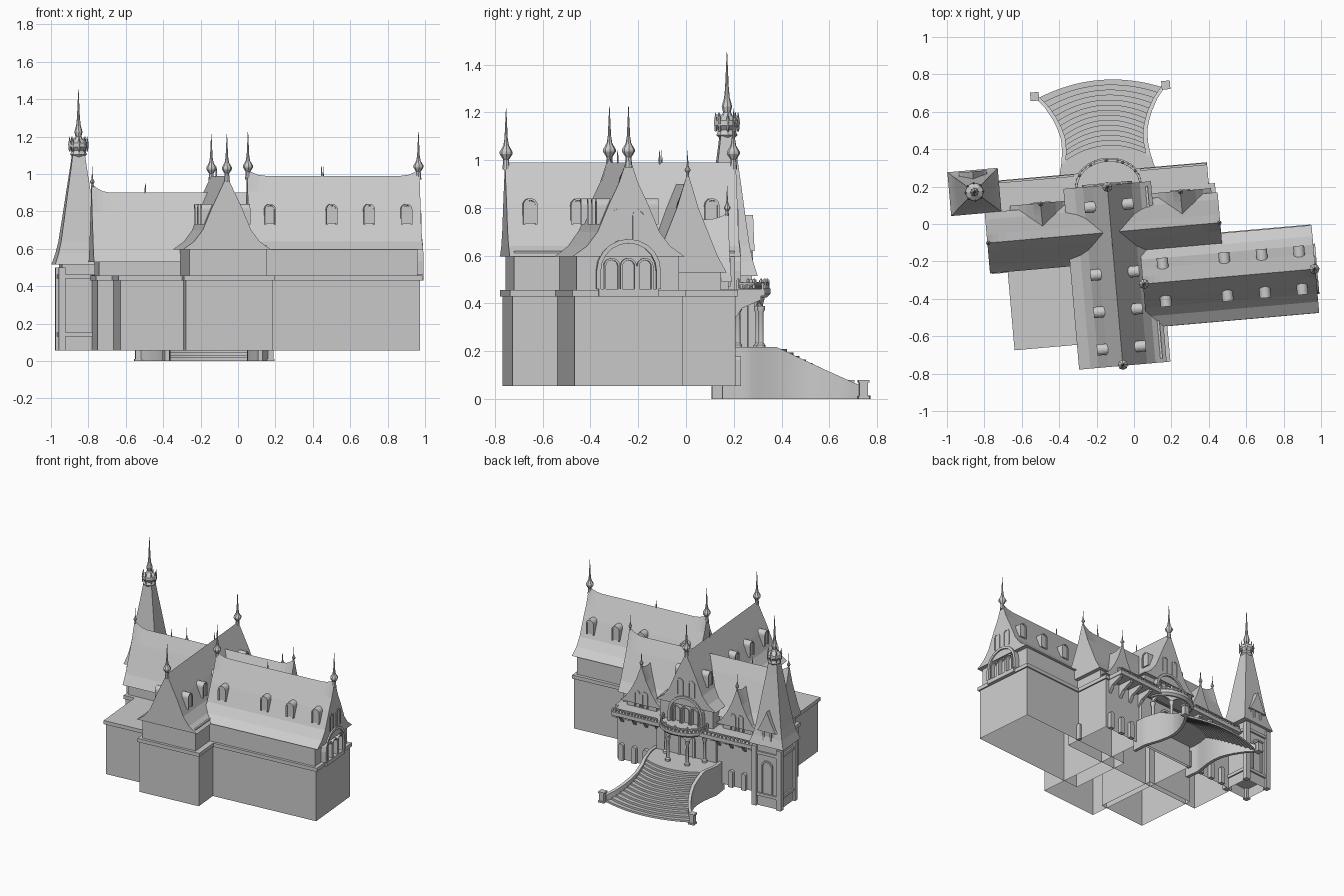
import bpy, bmesh
from math import sin, cos, pi, radians
from mathutils import Matrix

if "Cube" in bpy.data.objects:
    bpy.data.objects.remove(bpy.data.objects["Cube"])

# Everything is modelled square to the axes, then turned 5 degrees at the end
TURN = Matrix.Rotation(radians(5), 4, 'Z')


def make(name, verts, faces):
    me = bpy.data.meshes.new(name)
    me.from_pydata(verts, [], faces)
    bm = bmesh.new()
    bm.from_mesh(me)
    bmesh.ops.recalc_face_normals(bm, faces=bm.faces)
    bm.to_mesh(me)
    bm.free()
    ob = bpy.data.objects.new(name, me)
    bpy.context.collection.objects.link(ob)
    return ob


def boxes(name, items, open_bottom=False):
    vs, fs = [], []
    for x0, x1, y0, y1, z0, z1 in items:
        b = len(vs)
        vs += [(x, y, z) for z in (z0, z1) for x, y in ((x0, y0), (x1, y0), (x1, y1), (x0, y1))]
        fs += [[b + i, b + (i + 1) % 4, b + 4 + (i + 1) % 4, b + 4 + i] for i in range(4)]
        fs.append([b + 4, b + 5, b + 6, b + 7])
        if not open_bottom:
            fs.append([b + 3, b + 2, b + 1, b])
    return make(name, vs, fs)


def loft(name, rings, closed=True, caps=True):
    n = len(rings[0])
    vs = [p for r in rings for p in r]
    fs = [[k * n + i, k * n + (i + 1) % n, (k + 1) * n + (i + 1) % n, (k + 1) * n + i]
          for k in range(len(rings) - 1) for i in range(n if closed else n - 1)]
    if caps:
        fs += [list(range(n)), list(range(len(vs) - n, len(vs)))]
    return make(name, vs, fs)


def lathe(name, u, v, z, prof, n=8, sx=1, sy=1, rot=0):
    return loft(name, [[(u + sx * r * cos(2 * pi * i / n + rot), v + sy * r * sin(2 * pi * i / n + rot), z + h)
                        for i in range(n)] for r, h in prof])


def roof(name, axis, a0, a1, c, prof, lift=0.0):
    """Ridged roof with a flared profile (half width, z) from ridge to eave."""
    rings = []
    for d in (0, .03, .06, .1):
        rings.append((a0 + d, lift * (1 - d / .1) ** 2))
    rings += [(a1 - (r - a0), l) for r, l in reversed(rings)]
    sect = [(-h, z) for h, z in reversed(prof)] + prof[1:]
    mid = len(prof) - 1
    out = []
    for a, l in rings:
        row = [(c + h, z + (l if i == mid else 0)) for i, (h, z) in enumerate(sect)]
        out.append([(a, s, z) if axis == 'x' else (s, a, z) for s, z in row])
    return loft(name, out)


def arch(name, u, v, z0, w, h, depth, ang, frame=0):
    """Round-topped block (or frame) whose front sits at (u, v) and faces ang degrees."""
    d, c = (cos(radians(ang)), sin(radians(ang))), (-sin(radians(ang)), cos(radians(ang)))

    def outline(r, top):
        pts = [(-r, z0)] + [(-r * cos(pi * i / 10), z0 + top - r + r * sin(pi * i / 10)) for i in range(11)]
        return pts + [(r, z0)]

    def place(pts, t):
        return [(u + c[0] * s + d[0] * t, v + c[1] * s + d[1] * t, z) for s, z in pts]
    o = outline(w / 2, h)
    if not frame:
        return loft(name, [place(o, -depth), place(o, 0)])
    i = outline(w / 2 - frame, h - frame)
    return loft(name, [place(o, -depth), place(o, 0), place(i, 0), place(i, -depth)], closed=False, caps=False)


def finial(name, u, v, z, s=1.0):
    prof = [(.016, -.03), (.012, .012), (.027, .035), (.027, .045), (.012, .07), (.007, .1), (.001, .225)]
    lathe(name, u, v, z, [(r * s, h * s) for r, h in prof], 8)


# Walls: lower storey, upper storey, cornices
lower = {"hall": (-.345, .12, -.74, .19), "east_wing": (0, .93, -.55, -.095),
         "cross_wing": (-.77, .44, -.19, .17), "annex": (-.685, -.3, -.607, -.15)}
for n, (x0, x1, y0, y1) in lower.items():
    boxes(n + "_lower_wall", [(x0, x1, y0, y1, .055, .44)], True)
    e = .01
    boxes(n + "_cornice", [(x0 - e, x1 + e, y0 - e, y1 + e, .43, .457)])
boxes("upper_walls", [(-.325, .09, -.73, .195, .45, .62), (0, .915, -.54, -.11, .45, .61),
                      (-.76, .43, -.175, .11, .45, .55)], True)

# Main roofs
big = [(0, .99), (.04, .905), (.08, .82), (.13, .7), (.175, .64), (.235, .597)]
small = [(0, .9), (.045, .8), (.085, .7), (.125, .6), (.163, .53)]
roof("hall_roof", 'y', -.75, .22, -.125, big)
roof("east_wing_roof", 'x', .02, .945, -.324, big, .035)
roof("cross_wing_roof", 'x', -.79, .46, -.033, small, .05)
for n, u in (("west", -.488), ("east", .262)):
    roof(n + "_small_gable_roof", 'y', -.03, .155, u,
         [(0, .75), (.04, .67), (.08, .59), (.12, .53), (.165, .49)], .03)
    boxes(n + "_small_gable_wall", [(u - .115, u + .115, .05, .145, .45, .53)])
    finial(n + "_small_gable_finial", u, .15, .78, .5)
    for k in (-.03, .03):
        arch(n + "_gable_window", u + k, .16, .47, .045, .12, .02, 90, .008)

# Ridge finials and small ridge spikes
for u, v, z, s in ((-.125, -.745, .99, 1), (-.125, .21, .99, 1), (.025, -.324, 1, 1), (.94, -.324, 1, 1),
                   (-.785, -.033, .94, .45), (.455, -.033, .94, .45)):
    finial("ridge_finial", u, v, z, s)
for u, v, z in ((-.125, -.1, .99), (.42, -.324, .99), (-.5, -.033, .9)):
    lathe("ridge_spike", u, v, z, [(.004, -.01), (.004, .02), (.001, .05)], 6)

# Roof dormers
spots = [(u, -.324 + s * .125, s * 90) for u in (.134, .465, .666, .866) for s in (-1, 1)]
spots += [(-.125 + s * .125, v, 0 if s > 0 else 180) for v in (-.654, -.453, -.253, .11) for s in (-1, 1)]
for u, v, a in spots:
    arch("dormer", u, v, .735, .045, .095, .09, a)
    arch("dormer_frame", u + .006 * cos(radians(a)), v + .006 * sin(radians(a)), .73, .06, .11, .07, a, .009)

# Gable decoration on the east end and on the north end of the hall
for u, v, a in ((.95, -.324, 0), (-.125, .226, 90)):
    d, c = (cos(radians(a)), sin(radians(a))), (-sin(radians(a)), cos(radians(a)))
    for k in (-.045, .045):
        arch("gable_window", u + c[0] * k, v + c[1] * k, .67, .055, .125, .02, a, .01)
    arch("gable_great_arch", u + d[0] * .005, v + d[1] * .005, .46, .27, .21, .04, a, .018)
    for k in (-.07, 0, .07):
        arch("loggia_arch", u, v, .46, .068, .13, .03, a, .009) if k == 0 else \
            arch("loggia_arch", u + c[0] * k, v + c[1] * k, .46, .068, .13, .03, a, .009)
boxes("east_gable_ledge", [(.92, .955, -.45, -.2, .43, .46)])

# Corner tower
T = (-.835, .245)
h = .097
boxes("tower_wall", [(T[0] - h, T[0] + h, T[1] - h, T[1] + h, .055, .53)], True)
boxes("tower_corner_piers", [(T[0] + a * h - .018, T[0] + a * h + .018, T[1] + b * h - .018, T[1] + b * h + .018,
                              .055, .5) for a in (-1, 1) for b in (-1, 1)])
boxes("tower_bands", [(T[0] - .108, T[0] + .108, T[1] - .108, T[1] + .108, z, z + .022) for z in (.13, .44)])
q = 2 ** .5
lathe("tower_roof", *T, 0, [(r * q, z) for r, z in ((.135, .515), (.115, .575), (.1, .64), (.082, .76),
      (.062, .9), (.044, 1.02), (.033, 1.1))], 4, 1, .87, pi / 4)
lathe("tower_lantern", *T, 0, [(.03, 1.09), (.045, 1.105), (.035, 1.125), (.052, 1.145), (.05, 1.165),
      (.025, 1.185), (.016, 1.2), (.022, 1.225), (.012, 1.26), (.008, 1.3), (.001, 1.452)], 8)
for i in range(8):
    lathe("lantern_point", T[0] + .047 * cos(i * pi / 4), T[1] + .047 * sin(i * pi / 4), 1.12,
          [(.004, 0), (.008, .04), (.001, .08)], 4)
roof("tower_dormer_roof", 'y', .2, .355, T[0], [(0, .77), (.03, .7), (.06, .64), (.075, .62)])
boxes("tower_dormer_wall", [(T[0] - .055, T[0] + .055, .24, .343, .5, .64)])
arch("tower_dormer_window", T[0], .352, .53, .07, .14, .02, 90, .012)
arch("tower_door", T[0], T[1] + h + .01, .16, .09, .24, .02, 90, .012)

# North terrace with corbels, railing and small wall piers
boxes("terrace_slab", [(-.775, .417, .08, .295, .432, .46)])
ends = [(-.72, -.3), (.06, .41)]
boxes("terrace_railing", [(a, b, .28, .292, .478, .486) for a, b in ends] +
      [(a + (b - a) * i / 14 - .004, a + (b - a) * i / 14 + .004, .282, .29, .46, .48)
       for a, b in ends for i in range(15)])
for u in (-.66, -.56, -.46, -.36, .12, .21, .3, .4):
    loft("corbel", [[(u + k, .165, .33), (u + k, .165, .435), (u + k, .28, .435), (u + k, .28, .415),
                     (u + k, .2, .38)] for k in (-.012, .012)])
    arch("wall_pier", u, .195, .055, .035, .125, .03, 90)
arch("side_pier", .455, -.08, .055, .035, .12, .02, 0)

# Porch: round balcony on columns above the stair head
PC = (-.118, .215)


def arc(rx, ry, z, n=36):
    return [(PC[0] + rx * cos(pi * i / n), PC[1] + ry * sin(pi * i / n), z) for i in range(n + 1)]


loft("balcony_slab", [arc(.17, .135, .425), arc(.185, .15, .44), arc(.185, .15, .462)])
loft("balcony_rail", [arc(.178, .143, .478), arc(.178, .143, .487), arc(.165, .13, .487), arc(.165, .13, .478)],
     closed=False, caps=False)
for i in range(19):
    x, y, _ = arc(.172, .137, 0, 18)[i]
    lathe("balcony_post", x, y, .46, [(.006, 0), (.008, .01), (.005, .03)] if i % 3 else
          [(.009, 0), (.009, .035), (.002, .045)], 6)
low = [.375 + .05 * abs(sin(3 * pi * i / 36)) ** .6 for i in range(37)]
band = loft("porch_arches", [[(x, y, low[i]) for i, (x, y, _) in enumerate(arc(.158, .125, 0))],
                             arc(.158, .125, .43)], closed=False, caps=False)
band.modifiers.new("thickness", 'SOLIDIFY').thickness = .016
for i in (0, 12, 24, 36):
    x, y, _ = arc(.152, .12, 0)[i]
    lathe("porch_column", x, y, .21, [(.018, 0), (.018, .015), (.011, .025), (.01, .15), (.017, .165), (.017, .18)], 12)
arch("porch_door", PC[0], .2, .21, .13, .19, .02, 90, .015)

# Flared staircase
WID = [(.13, .25), (.25, .255), (.32, .237), (.37, .226), (.43, .219), (.49, .22), (.55, .236), (.6, .257),
       (.66, .29), (.72, .338)]


def half(v):
    for (a, p), (b, r) in zip(WID, WID[1:]):
        if v <= b:
            return p + (r - p) * max(0, v - a) / (b - a)
    return WID[-1][1]


def row(v, z, bulge=.068):
    return [(PC[0] + s / 8 * half(v), v + bulge * (1 - (s / 8) ** 2), z) for s in range(-8, 9)]


N = 14
steps = []
for i in range(N):
    v = .715 - .35 * i / (N - 1)
    steps += [row(v, .21 * i / N), row(v, .21 * (i + 1) / N)]
loft("stair_steps", steps + [row(.14, .21, 0)], closed=False, caps=False)
for s in (-1, 1):
    rings = []
    for i in range(29):
        v = .14 + .58 * i / 28
        top = .218 if v < .37 else .218 - .165 * (v - .37) / .35
        a, b = PC[0] + s * (half(v) - .012), PC[0] + s * (half(v) + .012)
        rings.append([(a, v, 0), (b, v, 0), (b, v, top), (a, v, top)])
    loft("stair_side_wall", rings)
    u = PC[0] + s * .352
    boxes("stair_end_post", [(u - .018, u + .018, .707, .743, 0, .072), (u - .023, u + .023, .702, .748, .068, .08),
                             (u - .023, u + .023, .702, .748, 0, .012)])

# Turn the whole building and shade
for ob in bpy.context.scene.objects:
    ob.data.transform(TURN)
    ob.select_set(ob.name.startswith(("stair_side", "porch_col", "balcony_slab", "balcony_rail")))
    if ob.select_get():
        bpy.context.view_layer.objects.active = ob
bpy.ops.object.shade_smooth_by_angle(angle=radians(30))
